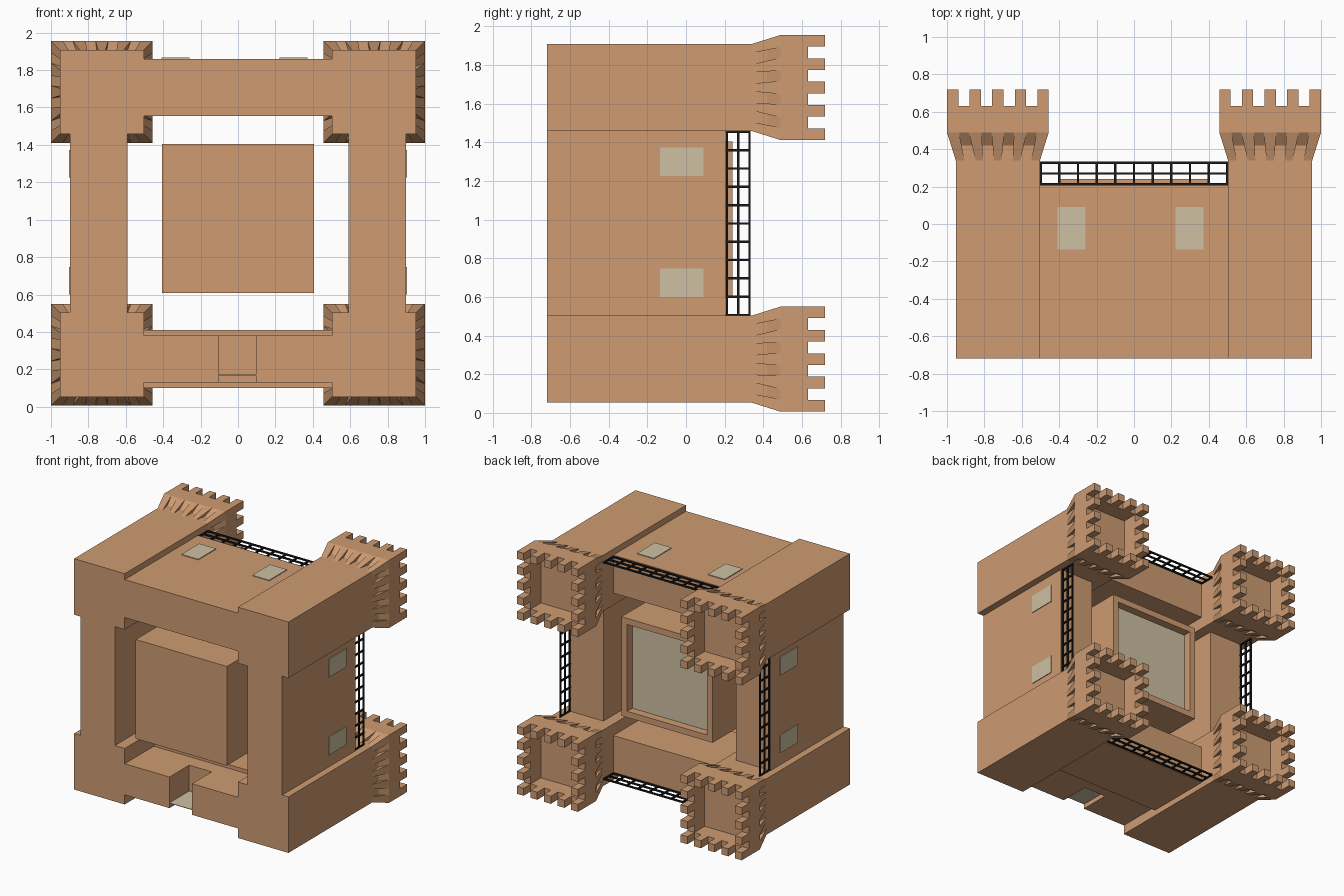
import bpy, bmesh
from mathutils import Vector

if "Cube" in bpy.data.objects:
    bpy.data.objects.remove(bpy.data.objects["Cube"])


def mat(name, c):
    m = bpy.data.materials.new(name)
    m.diffuse_color = (*c, 1)
    m.use_nodes = True
    m.node_tree.nodes["Principled BSDF"].inputs["Base Color"].default_value = m.diffuse_color
    return m


STONE = mat("sandstone", (0.62, 0.33, 0.17))
GLASS = mat("pale_panel", (0.62, 0.53, 0.36))
IRON = mat("black_iron", (0.01, 0.01, 0.01))


def box(bm, x0, x1, y0, y1, z0, z1):
    vs = bmesh.ops.create_cube(bm, size=1)["verts"]
    for v in vs:
        v.co = Vector((x1 if v.co.x > 0 else x0, y1 if v.co.y > 0 else y0, z1 if v.co.z > 0 else z0))


def hull(bm, pts):
    vs = [bm.verts.new(p) for p in pts]
    bmesh.ops.convex_hull(bm, input=vs)


def finish(bm, name, m):
    bmesh.ops.recalc_face_normals(bm, faces=bm.faces)
    me = bpy.data.meshes.new(name)
    bm.to_mesh(me)
    bm.free()
    me.materials.append(m)
    ob = bpy.data.objects.new(name, me)
    bpy.context.collection.objects.link(ob)
    return ob


def boxes(name, m, *bs):
    bm = bmesh.new()
    for b in bs:
        box(bm, *b)
    return finish(bm, name, m)


# Corner tower, built round its own axis (y points to the battlements)
B, P, BASE = 0.225, 0.272, -0.72
C = 2 * P / 9


def make_tower(cx, cz, name):
    bm = bmesh.new()
    box(bm, -B, B, BASE, 0.49, -B, B)
    # flared ceiling between the corbels
    hull(bm, [(sx * r, y, sz * r) for r, y in ((B, 0.42), (P, 0.49)) for sx in (-1, 1) for sz in (-1, 1)])
    # parapet floor and walls
    box(bm, -P, P, 0.49, 0.50, -P, P)
    for s in (-1, 1):
        a, b = sorted((s * P, s * (P - C)))
        box(bm, a, b, 0.50, 0.63, -P, P)
        box(bm, -P + C, P - C, 0.50, 0.63, a, b)
    # merlons on alternate cells of the rim
    for i in range(0, 9, 2):
        for j in range(0, 9, 2):
            if i in (0, 8) or j in (0, 8):
                box(bm, -P + i * C, -P + (i + 1) * C, 0.63, 0.72, -P + j * C, -P + (j + 1) * C)
    # tapered corbels on all four sides
    for k in range(4):
        for i in range(-2, 3):
            t = i * 2 * C
            lo = [max(-B, min(B, t * 0.82 + d)) for d in (-0.02, 0.02)]
            hi = [max(-P, min(P, t + d)) for d in (-0.034, 0.034)]
            if abs(i) == 2:
                lo[i > 0] = B * i / 2
                hi[i > 0] = P * i / 2
            pts = [(a, B, 0.34) for a in lo] + [(a, P, 0.49) for a in hi] + [(a, B - 0.01, 0.49) for a in hi]
            out = []
            for a, r, y in pts:
                for _ in range(k):
                    a, r = -r, a
                out.append((a, y, r))
            hull(bm, out)
    finish(bm, name, STONE).location = (cx, 0, cz)


for sx, side in ((-1, "left"), (1, "right")):
    for cz, lev in ((0.278, "lower"), (1.683, "upper")):
        make_tower(sx * 0.728, cz, f"{lev}_{side}_tower")

# Curtain walls
boxes("upper_wall", STONE, (-0.51, 0.51, BASE, 0.205, 1.555, 1.86))
for s, side in ((-1, "left"), (1, "right")):
    a, b = sorted((s * 0.59, s * 0.897))
    boxes(side + "_wall", STONE, (a, b, BASE, 0.205, 0.49, 1.47))

# Gate wall: thinner below, with an opening through it
boxes("gate_wall", STONE,
      (-0.51, -0.105, BASE, -0.35, 0.13, 0.38),
      (0.095, 0.51, BASE, -0.35, 0.13, 0.38),
      (-0.105, 0.095, -0.47, -0.35, 0.13, 0.38),
      (-0.51, 0.51, -0.35, 0.205, 0.10, 0.41))
boxes("gate_panel", GLASS, (-0.105, 0.095, BASE, -0.47, 0.168, 0.172))

# Central keep with recessed roof panel
K, Z0, Z1, F = 0.405, 0.608, 1.405, 0.05
boxes("keep", STONE,
      (-K, K, BASE, 0.17, Z0, Z1),
      (-K, -K + F, 0.17, 0.24, Z0, Z1), (K - F, K, 0.17, 0.24, Z0, Z1),
      (-K + F, K - F, 0.17, 0.24, Z0, Z0 + F), (-K + F, K - F, 0.17, 0.24, Z1 - F, Z1))
boxes("keep_roof_panel", GLASS, (-K + F, K - F, 0.17, 0.175, Z0 + F, Z1 - F))

# Windows
boxes("upper_windows", GLASS, *[(x, x + 0.15, -0.135, 0.09, 1.85, 1.866) for x in (-0.408, 0.222)])
for s, side in ((-1, "left"), (1, "right")):
    a, b = sorted((s * 0.88, s * 0.903))
    boxes(side + "_windows", GLASS, *[(a, b, -0.135, 0.09, z, z + 0.147) for z in (0.6, 1.225)])


# Iron railings along the outer wall edges
def railing(name, c, lo, hi, along_x):
    r, bs = 0.006, []

    def add(u0, u1, y0, y1):
        w = (c - r, c + r)
        bs.append((u0, u1, y0, y1, *w) if along_x else (*w, y0, y1, u0, u1))
    for y in (0.212, 0.27, 0.328):
        add(lo, hi, y - r, y + r)
    for i in range(11):
        u = lo + r + (hi - lo - 2 * r) * i / 10
        add(u - r, u + r, 0.205, 0.334)
    boxes(name, IRON, *bs)


railing("upper_railing", 1.85, -0.505, 0.505, True)
railing("gate_railing", 0.11, -0.505, 0.505, True)
railing("left_railing", -0.887, 0.5, 1.46, False)
railing("right_railing", 0.887, 0.5, 1.46, False)
